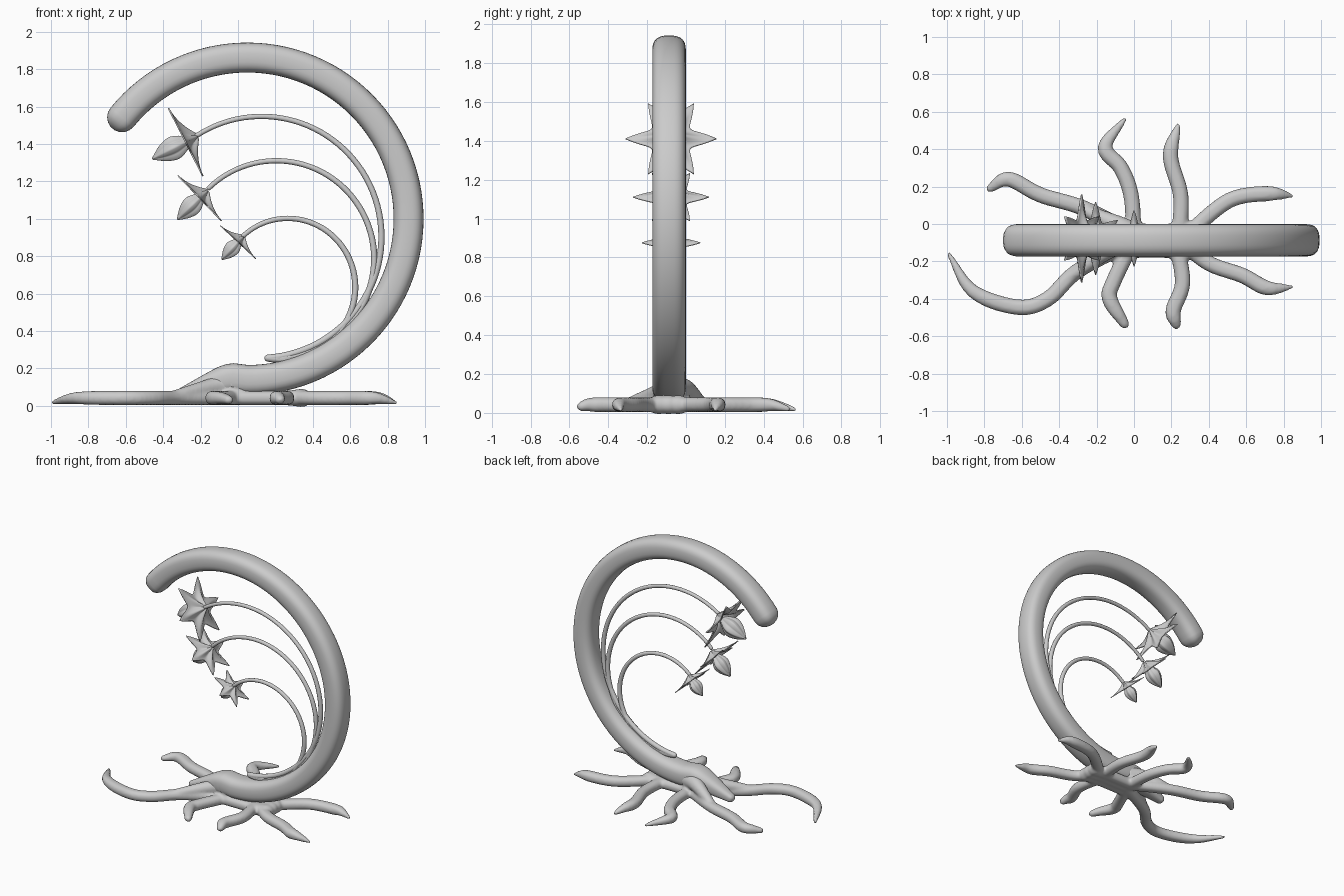
import bpy, bmesh, math
from mathutils import Vector

if "Cube" in bpy.data.objects:
    bpy.data.objects.remove(bpy.data.objects["Cube"])

Y, Z = Vector((0, 1, 0)), Vector((0, 0, 1))
MID = -0.087  # plane of the arch and stems


def finish(name, bm):
    bmesh.ops.recalc_face_normals(bm, faces=bm.faces)
    me = bpy.data.meshes.new(name)
    bm.to_mesh(me)
    bm.free()
    me.shade_smooth()
    ob = bpy.data.objects.new(name, me)
    bpy.context.collection.objects.link(ob)
    return ob


def catmull(keys, steps=6):
    """Smooth curve through a few points."""
    k = [Vector(p) for p in keys]
    k = [2 * k[0] - k[1]] + k + [2 * k[-1] - k[-2]]
    out = []
    for a, b, c, d in zip(k, k[1:], k[2:], k[3:]):
        for t in (j / steps for j in range(steps)):
            out.append(0.5 * (2 * b + (c - a) * t + (2 * a - 5 * b + 4 * c - d) * t * t
                              + (3 * b - a - 3 * c + d) * t ** 3))
    return out + [k[-2]]


def skin(bm, rings):
    for a, b in zip(rings, rings[1:]):
        for k in range(len(a)):
            bm.faces.new((a[k], a[k - 1], b[k - 1], b[k]))


def tube(bm, pts, rads, ref, wide=1.0, power=2.0, sides=20):
    """Sweep a superellipse along pts; wide scales it along ref; ends are rounded."""
    n = len(pts)
    tans = [(pts[min(i + 1, n - 1)] - pts[max(i - 1, 0)]).normalized() for i in range(n)]

    def cap(i, sign):
        angles = [math.pi / 9 * j for j in (1, 2, 3, 4)]
        return [(pts[i] + tans[i] * sign * rads[i] * math.sin(a), tans[i],
                 rads[i] * math.cos(a)) for a in angles]
    rings = []
    for p, t, r in cap(0, -1)[::-1] + list(zip(pts, tans, rads)) + cap(n - 1, 1):
        up = (ref - t * ref.dot(t)).normalized()
        side = t.cross(up)
        ring = []
        for k in range(sides):
            a = 2 * math.pi * k / sides
            c, s = [math.copysign(abs(q) ** (2 / power), q) for q in (math.cos(a), math.sin(a))]
            ring.append(bm.verts.new(p + side * r * c + up * r * wide * s))
        rings.append(ring)
    skin(bm, rings)
    bm.faces.new(rings[0])
    bm.faces.new(rings[-1][::-1])


def arc(cx, cz, r0, r1, a0, a1, steps):
    """Arc in the arch plane whose radius drifts from r0 to r1."""
    out = []
    for i in range(steps + 1):
        t = i / steps
        a, r = a0 + (a1 - a0) * t, r0 + (r1 - r0) * t
        out.append(Vector((cx + r * math.cos(a), MID, cz + r * math.sin(a))))
    return out


# Main arch: tapered foot, then a circular arc to the rounded tip
foot = catmull([(-0.32, 0.055, 0.03), (-0.1, 0.13, 0.073), (-0.03, 0.148, 0.08)])
bow = arc(0.05, 1.0, 0.862, 0.862, -math.pi / 2, math.radians(141), 72)
bm = bmesh.new()
tube(bm, [Vector((p.x, MID, p.y)) for p in foot] + bow,
     [p.z for p in foot] + [0.08] * len(bow), Y, 1.08, 2.7, 32)
finish("arch", bm)


# Star flower: six-pointed flared collar plus a ribbed bud
def flower(name, centre, axis, size):
    d = Vector((axis[0], 0, axis[1])).normalized()
    v = Vector((d.z, 0, -d.x))
    c = Vector((centre[0], MID + 0.01, centre[1]))
    angs = [math.pi * k / 36 for k in range(72)]
    point = [abs(k % 12 - 6) / 6 for k in range(72)]  # 1 on a spike, 0 in a valley

    def ring(bm, radius, depth):
        return [bm.verts.new(c + size * (d * depth + (Y * math.cos(a) + v * math.sin(a)) * radius(w)))
                for a, w in zip(angs, point)]
    bm = bmesh.new()
    rings = [ring(bm, lambda w: s * (0.115 + 0.12 * w * w), -0.08 * (1 - s) ** 2)
             for s in (0.08 + 0.092 * j for j in range(11))]
    skin(bm, rings)
    bm.faces.new(rings[0])
    mod = finish(name + "_star", bm).modifiers.new("thickness", "SOLIDIFY")
    mod.thickness = 0.008 * size
    mod.offset = 0
    bm = bmesh.new()
    profile = catmull([(0.03, -0.02), (0.068, 0.06), (0.052, 0.13), (0.005, 0.2)], 4)
    rings = [ring(bm, lambda w: p.x * (0.85 + 0.2 * w), p.y) for p in profile]
    skin(bm, rings)
    bm.faces.new(rings[0])
    bm.faces.new(rings[-1][::-1])
    finish(name + "_bud", bm)


# Stems are near-circular arcs from one shared start: circle centre, stem end,
# then flower centre, flower direction and flower size
START = (0.16, 0.255)
for name, mid, end, centre, axis, size in (
        ("upper", (0.12, 0.91), (-0.22, 1.445), (-0.28, 1.41), (-0.89, -0.45), 1.0),
        ("middle", (0.2, 0.79), (-0.155, 1.165), (-0.205, 1.11), (-0.72, -0.69), 0.83),
        ("lower", (0.25, 0.65), (0.03, 0.91), (0.0, 0.875), (-0.68, -0.73), 0.64)):
    (r0, a0), (r1, a1) = [(math.dist(mid, p), math.atan2(p[1] - mid[1], p[0] - mid[0]))
                          for p in (START, end)]
    bm = bmesh.new()
    tube(bm, arc(*mid, r0, r1, a0, a1, 60), [0.019 - 0.0001 * i for i in range(61)], Y, sides=12)
    finish(name + "_stem", bm)
    flower(name + "_flower", centre, axis, size)

# Roots on the ground: tip radius and a few path points
bm = bmesh.new()


def root(tip, *keys):
    path = catmull(keys)
    n = len(path) - 1
    rads = []
    for i in range(n + 1):
        t = max(0, (i / n - 0.7) / 0.3)
        rads.append(0.042 + (tip - 0.042) * t ** 1.5)
    tube(bm, [Vector((p.x, p.y, 0.006 + min(r, 0.036))) for p, r in zip(path, rads)],
         rads, Z, 0.9, 2.3, 16)


root(0.012, (0, -0.08), (-0.015, 0.15), (-0.07, 0.3), (-0.155, 0.41), (-0.05, 0.56))
root(0.015, (0.24, -0.08), (0.25, 0.15), (0.195, 0.36), (0.235, 0.525))
root(0.01, (0.25, -0.09), (0.44, 0.08), (0.56, 0.145), (0.73, 0.163), (0.845, 0.15))
root(0.01, (0.25, -0.09), (0.4, -0.21), (0.58, -0.275), (0.71, -0.342), (0.845, -0.337))
root(0.028, (0.22, -0.08), (0.26, -0.31), (0.21, -0.46), (0.225, -0.535))
root(0.026, (0, -0.08), (-0.11, -0.31), (-0.13, -0.4), (-0.05, -0.535))
root(0.012, (0, -0.09), (-0.3, -0.25), (-0.46, -0.4), (-0.62, -0.445), (-0.86, -0.36), (-0.99, -0.16))
root(0.022, (0, -0.05), (-0.27, 0.085), (-0.5, 0.155), (-0.67, 0.24), (-0.77, 0.19))
# Central mass under the arch
for y in (-0.04, -0.09, -0.14):
    root(0.055, (0, y), (0.34, y))
# Raised shoulders carrying the arch foot into the two left roots
for keys in ([(0, -0.06, 0.12), (-0.1, 0, 0.12), (-0.28, 0.08, 0.05)],
             [(0, -0.1, 0.12), (-0.12, -0.13, 0.105), (-0.35, -0.29, 0.05)]):
    path = catmull(keys)
    tube(bm, path, [0.07 - 0.04 * i / (len(path) - 1) for i in range(len(path))], Z)
ob = finish("roots", bm)
mod = ob.modifiers.new("fuse", "REMESH")
mod.mode = "VOXEL"
mod.voxel_size = 0.011
mod.use_smooth_shade = True
mod = ob.modifiers.new("soften", "SMOOTH")
mod.factor = 0.5
mod.iterations = 4
